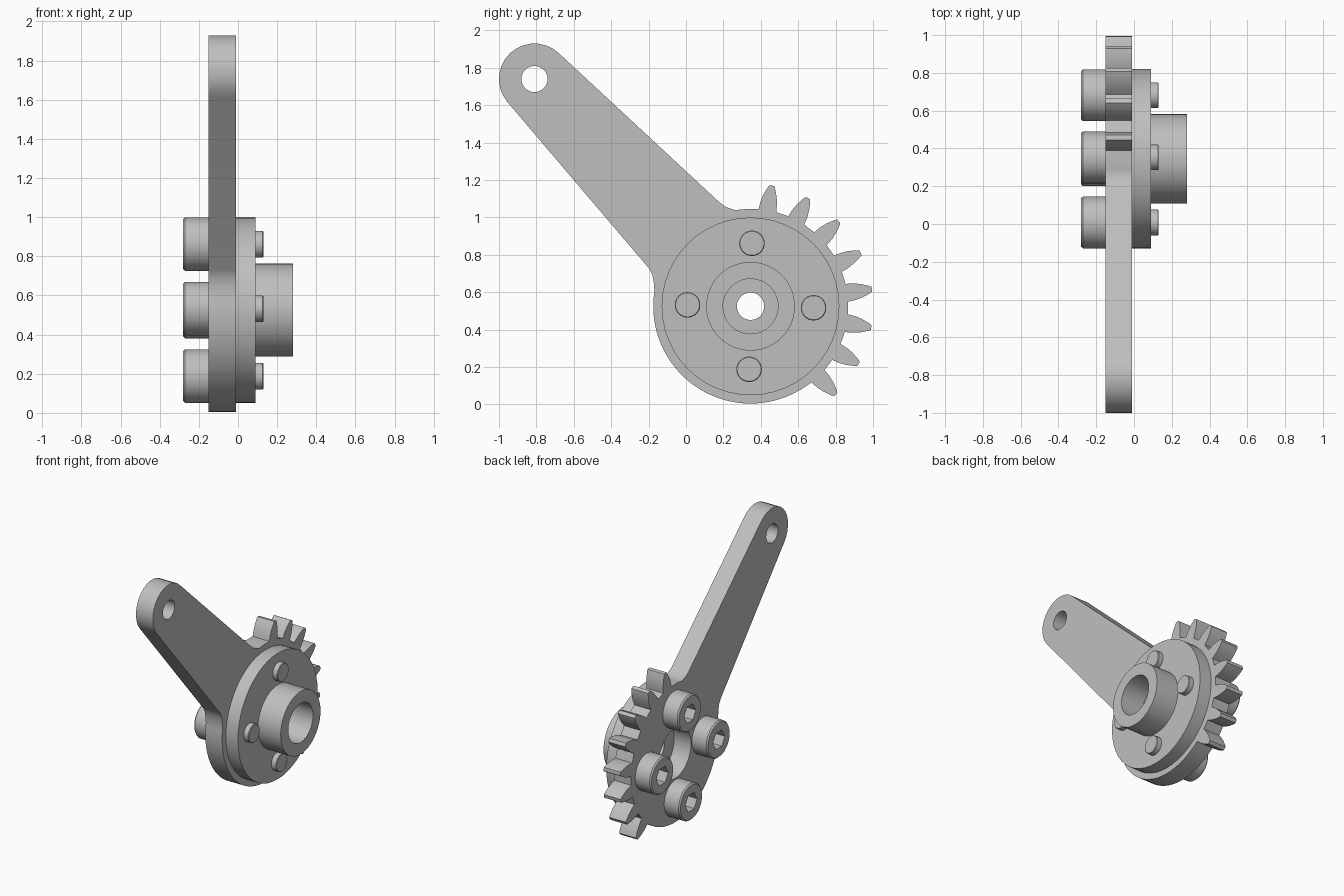
import bpy, bmesh
from math import radians, sin, cos, pi

cube = bpy.data.objects.get("Cube")
if cube:
    bpy.data.objects.remove(cube, do_unlink=True)

CY, CZ = 0.345, 0.525      # gear axis
HUB_R = 0.52
SEG = 48

steel = bpy.data.materials.new("grey_steel")
steel.use_nodes = True
grey = (0.52, 0.52, 0.52, 1)
steel.diffuse_color = grey
steel.node_tree.nodes["Principled BSDF"].inputs["Base Color"].default_value = grey


def finish(bm, name):
    """Turn a bmesh into a smooth-by-angle object."""
    bmesh.ops.remove_doubles(bm, verts=bm.verts, dist=1e-5)
    bmesh.ops.recalc_face_normals(bm, faces=bm.faces)
    mesh = bpy.data.meshes.new(name)
    bm.to_mesh(mesh)
    bm.free()
    mesh.materials.append(steel)
    obj = bpy.data.objects.new(name, mesh)
    bpy.context.collection.objects.link(obj)
    bpy.ops.object.select_all(action='DESELECT')
    obj.select_set(True)
    bpy.context.view_layer.objects.active = obj
    bpy.ops.object.shade_smooth_by_angle(angle=radians(30))
    return obj


def arc(cy, cz, r, start, end, steps):
    angles = [radians(start + (end - start) * i / steps) for i in range(steps + 1)]
    return [(cy + r * cos(a), cz + r * sin(a)) for a in angles]


def lathe(name, cy, cz, profile, closed=False):
    """Spin (x, radius, is_hex) points about an axis along x."""
    bm = bmesh.new()
    rings = []
    for x, r, is_hex in profile:
        ring = []
        for i in range(SEG):
            a = 2 * pi * i / SEG
            rr = r
            if is_hex:
                rr = r * cos(pi / 6) / cos(a % (pi / 3) - pi / 6)
            ring.append(bm.verts.new((x, cy + rr * cos(a), cz + rr * sin(a))))
        rings.append(ring)
    pairs = list(zip(rings, rings[1:]))
    if closed:
        pairs.append((rings[-1], rings[0]))
    for p, q in pairs:
        for i in range(SEG):
            j = (i + 1) % SEG
            bm.faces.new((p[i], p[j], q[j], q[i]))
    if not closed:
        bm.faces.new(rings[0])
        bm.faces.new(rings[-1])
    return finish(bm, name)


# Sector gear outline: eight teeth, then the arm, then the round hub
half_tooth = [(0.52, 0.048), (0.56, 0.045), (0.60, 0.036), (0.64, 0.021), (0.655, 0.013)]
tooth = [(r, -w) for r, w in half_tooth] + [(r, w) for r, w in reversed(half_tooth)]
outline = []
for k in range(8):
    t = radians(-46 + 18 * k)
    outline += [(CY + r * cos(t) - w * sin(t), CZ + r * sin(t) + w * cos(t)) for r, w in tooth]
outline += arc(CY, CZ, HUB_R, 89, 99, 3)
outline += [(0.215, 1.055), (0.18, 1.08)]
outline += arc(-0.81, 1.74, 0.19, 46.7, 220.5, 14)
outline += [(-0.20, 0.73), (-0.18, 0.695), (-0.172, 0.65)]
outline += arc(CY, CZ, HUB_R, 171, 306, 30)

# Lever plate with its centre bore and tip hole
bm = bmesh.new()
loops = [outline,
         arc(CY, CZ, 0.19, 0, 352.5, SEG - 1),
         arc(-0.81, 1.74, 0.07, 0, 348.75, 31)]
for points in loops:
    verts = [bm.verts.new((-0.15, y, z)) for y, z in points]
    for i, v in enumerate(verts):
        bm.edges.new((v, verts[(i + 1) % len(verts)]))
bmesh.ops.triangle_fill(bm, use_beauty=True, edges=bm.edges[:], normal=(1, 0, 0))
grown = bmesh.ops.extrude_face_region(bm, geom=bm.faces[:], use_keep_orig=True)
moved = [g for g in grown["geom"] if isinstance(g, bmesh.types.BMVert)]
bmesh.ops.translate(bm, verts=moved, vec=(0.14, 0, 0))
finish(bm, "toothed_lever")

# Flange with boss and stepped bore
lathe("flanged_hub", CY, CZ, [
    (-0.01, 0.073, False), (-0.01, 0.475, False), (0.09, 0.475, False),
    (0.09, 0.237, False), (0.28, 0.237, False), (0.28, 0.147, False),
    (0.09, 0.147, False), (0.09, 0.073, False)], closed=True)

# Four socket-head bolts
bolt = [(0.13, 0.064, False), (0.126, 0.068, False), (-0.148, 0.068, False),
        (-0.148, 0.137, False), (-0.27, 0.137, False), (-0.28, 0.128, False),
        (-0.28, 0.07, True), (-0.20, 0.07, True)]
for k in range(4):
    a = radians(-1.3 + 90 * k)
    lathe(f"bolt_{k + 1}", CY + 0.337 * cos(a), CZ + 0.337 * sin(a), bolt)
